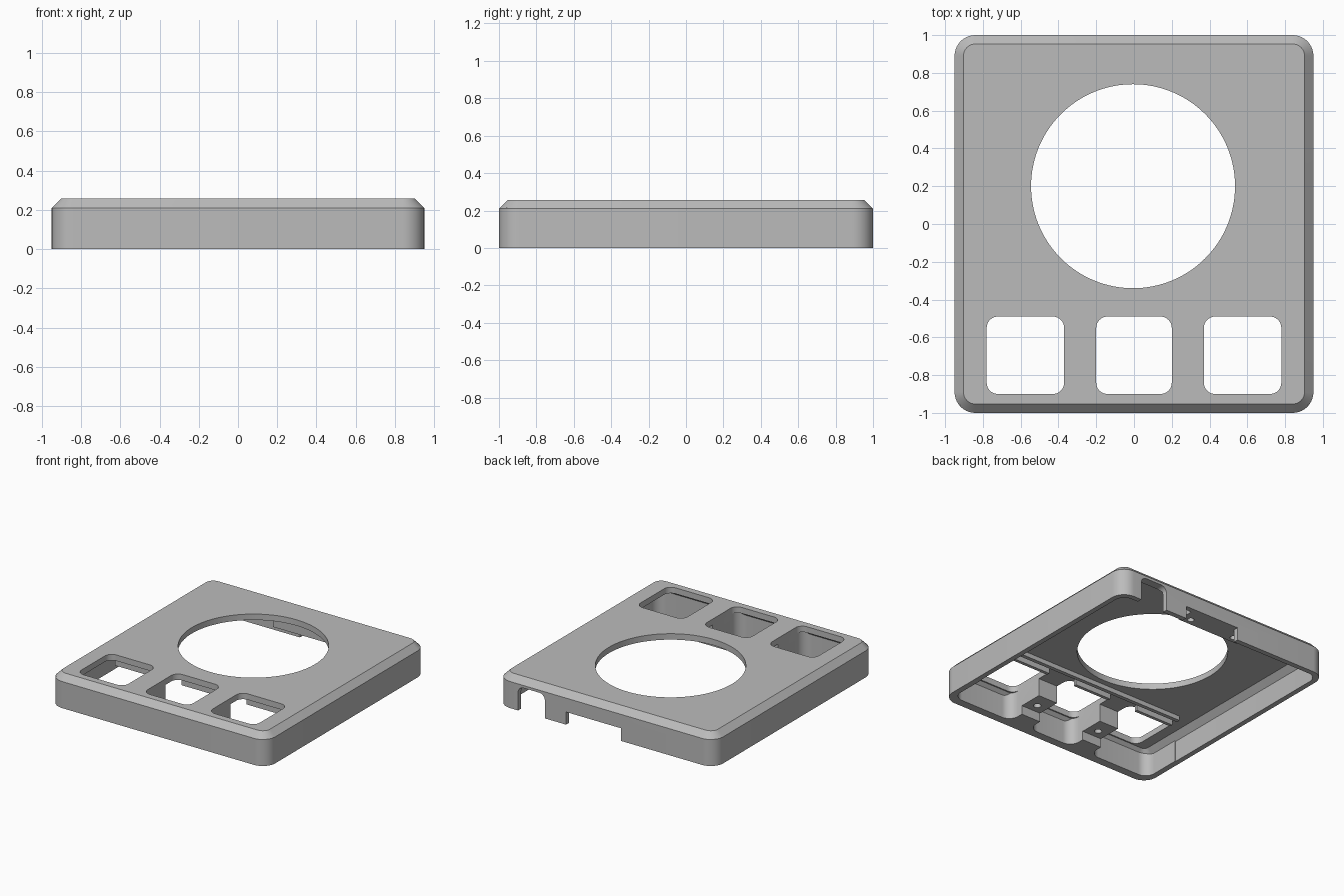
import bpy, bmesh, math
from mathutils import Vector

cube = bpy.data.objects.get("Cube")
if cube:
    bpy.data.objects.remove(cube, do_unlink=True)

grey = bpy.data.materials.new("plain grey")
grey.use_nodes = True
grey.diffuse_color = (0.5, 0.5, 0.5, 1)
grey.node_tree.nodes["Principled BSDF"].inputs["Base Color"].default_value = (0.5, 0.5, 0.5, 1)


def outline(x0, x1, y0, y1, r, steps=10):
    """Rounded rectangle, counter-clockwise."""
    pts = []
    corners = [(x1 - r, y1 - r), (x0 + r, y1 - r), (x0 + r, y0 + r), (x1 - r, y0 + r)]
    for i, (cx, cy) in enumerate(corners):
        for s in range(steps + 1):
            a = math.pi / 2 * (i + s / steps)
            pts.append((cx + r * math.cos(a), cy + r * math.sin(a)))
    return pts


def prism(name, rect, r, levels, along_y=False):
    """Rounded prism lofted through levels of (height, inset)."""
    x0, x1, y0, y1 = rect
    bm = bmesh.new()
    rings = []
    for h, d in levels:
        pts = outline(x0 + d, x1 - d, y0 + d, y1 - d, r - d)
        rings.append([bm.verts.new((x, h, y) if along_y else (x, y, h)) for x, y in pts])
    for lower, upper in zip(rings, rings[1:]):
        for i in range(len(lower)):
            j = (i + 1) % len(lower)
            bm.faces.new((lower[i], lower[j], upper[j], upper[i]))
    bm.faces.new(rings[0][::-1])
    bm.faces.new(rings[-1])
    return finish(name, bm)


def box(name, x0, x1, y0, y1, z0, z1):
    bm = bmesh.new()
    bmesh.ops.create_cube(bm, size=1)
    for v in bm.verts:
        v.co = Vector(((x0 + x1) / 2 + v.co.x * (x1 - x0),
                       (y0 + y1) / 2 + v.co.y * (y1 - y0),
                       (z0 + z1) / 2 + v.co.z * (z1 - z0)))
    return finish(name, bm)


def cylinder(name, x, y, r, z0, z1, sides):
    bm = bmesh.new()
    bmesh.ops.create_cone(bm, cap_ends=True, segments=sides, radius1=r, radius2=r, depth=z1 - z0)
    bmesh.ops.translate(bm, vec=(x, y, (z0 + z1) / 2), verts=bm.verts)
    return finish(name, bm)


def finish(name, bm):
    bmesh.ops.recalc_face_normals(bm, faces=bm.faces)
    mesh = bpy.data.meshes.new(name)
    bm.to_mesh(mesh)
    bm.free()
    mesh.materials.append(grey)
    ob = bpy.data.objects.new(name, mesh)
    bpy.context.collection.objects.link(ob)
    return ob


def activate(ob):
    bpy.ops.object.select_all(action='DESELECT')
    ob.select_set(True)
    bpy.context.view_layer.objects.active = ob


def cut(ob, cutter):
    """Subtract the cutter and throw it away."""
    cutter.hide_render = True
    mod = ob.modifiers.new("cut", 'BOOLEAN')
    mod.operation = 'DIFFERENCE'
    mod.solver = 'EXACT'
    mod.object = cutter
    activate(ob)
    bpy.ops.object.modifier_apply(modifier=mod.name)
    bpy.data.objects.remove(cutter, do_unlink=True)


def smooth(ob):
    activate(ob)
    bpy.ops.object.shade_smooth_by_angle(angle=math.radians(25))


# Hollow cover with chamfered top edge, open underneath
cover = prism("cover", (-0.95, 0.95, -1, 1), 0.11, [(0, 0), (0.21, 0), (0.257, 0.047)])
cut(cover, prism("cavity", (-0.91, 0.91, -0.955, 0.96), 0.08,
                 [(-0.1, 0), (0.165, 0), (0.21, 0.045)]))

# Round opening and three button windows
cut(cover, cylinder("round_opening", -0.005, 0.2, 0.54, 0.1, 0.4, 128))
windows = [(-0.78, -0.37), (-0.2, 0.2), (0.37, 0.78)]
for x0, x1 in windows:
    cut(cover, prism("window", (x0, x1, -0.9, -0.49), 0.06, [(0.1, 0), (0.4, 0)]))

# Connector notches in the back wall
cut(cover, prism("arched_notch", (0.535, 0.77, -0.2, 0.19), 0.05,
                 [(0.9, 0), (1.1, 0)], along_y=True))
cut(cover, box("wide_notch", -0.13, 0.35, 0.9, 1.1, -0.1, 0.1))
smooth(cover)

# Front block with rounded bays, leaving a divider between each pair of windows
dividers = box("window_dividers", -0.92, 0.92, -0.96, -0.62, 0.0, 0.215)
for x0, x1 in [(-0.905, -0.37), (-0.2, 0.2), (0.37, 0.905)]:
    cut(dividers, prism("bay", (x0, x1, -0.935, -0.3), 0.08, [(-0.1, 0), (0.4, 0)]))
cut(dividers, box("divider_step", -0.5, 0.5, -0.81, -0.5, -0.1, 0.07))
for x in (-0.285, 0.285):
    cut(dividers, cylinder("screw_hole", x, -0.74, 0.027, 0, 0.17, 24))
smooth(dividers)

# Mounting block inside the back wall with two screw holes
mount = box("back_mount", -0.27, 0.27, 0.82, 0.97, 0.1, 0.215)
for x in (-0.2, 0.2):
    cut(mount, cylinder("screw_hole", x, 0.87, 0.025, 0, 0.18, 24))
smooth(mount)

# Stiffening ribs under the top plate
box("long_rib", -0.75, 0.75, -0.415, -0.385, 0.175, 0.215)
for i, (x0, x1) in enumerate(windows):
    box("window_rib_%d" % (i + 1), x0 + 0.04, x1 - 0.04, -0.48, -0.455, 0.165, 0.215)
